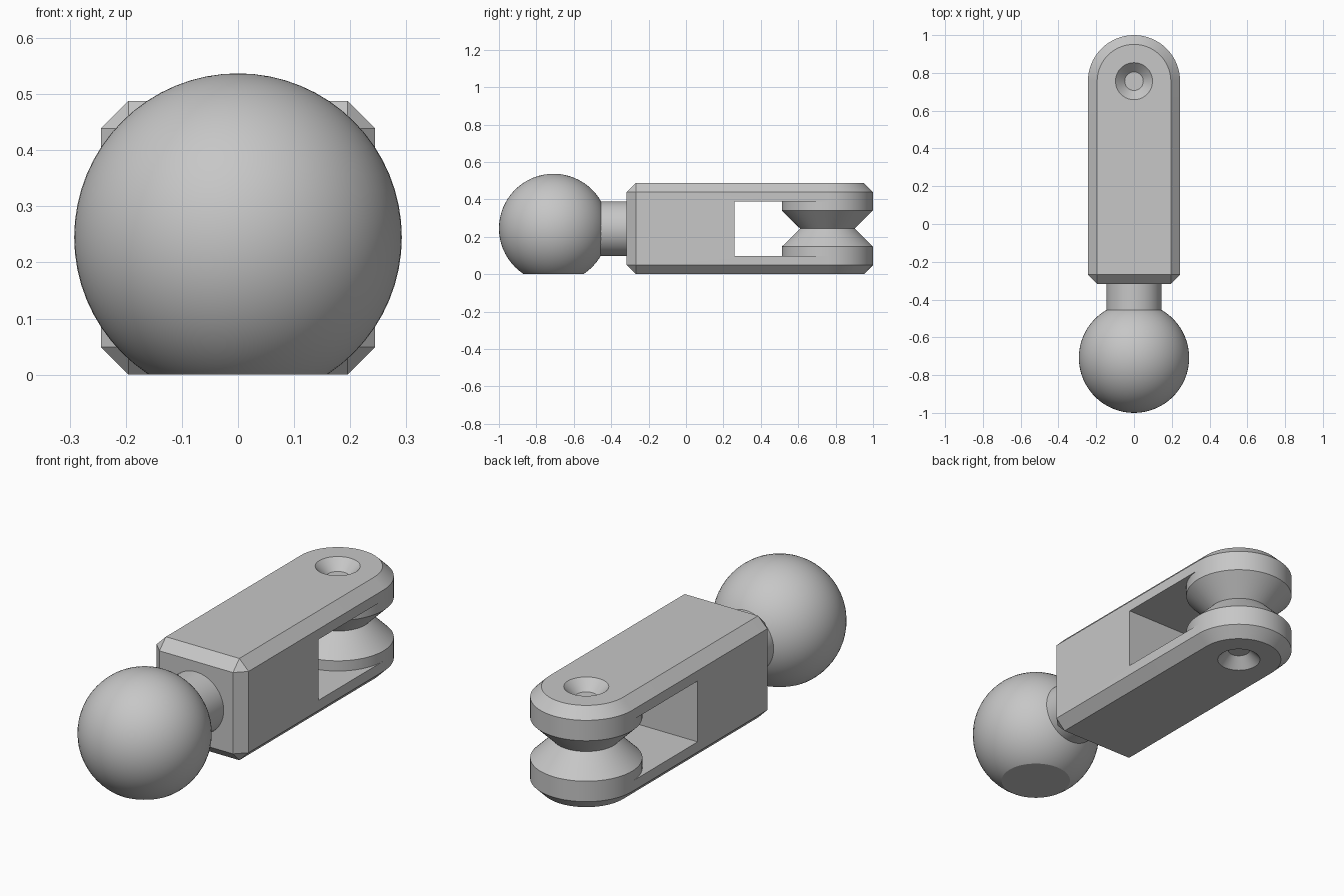
import bpy, bmesh
from math import pi, sin, cos, radians
from mathutils import Matrix

if "Cube" in bpy.data.objects:
    bpy.data.objects.remove(bpy.data.objects["Cube"], do_unlink=True)

R, H, C = 0.244, 0.488, 0.049      # half width, height, chamfer
FRONT, PIVOT = -0.317, 0.756       # front face and hinge axis along y
MID = H / 2
SEG = 64

grey = bpy.data.materials.new("plain grey")
grey.use_nodes = True
colour = (0.57, 0.57, 0.57, 1)
grey.diffuse_color = colour
grey.node_tree.nodes["Principled BSDF"].inputs["Base Color"].default_value = colour


def to_object(name, bm):
    bmesh.ops.recalc_face_normals(bm, faces=bm.faces)
    mesh = bpy.data.meshes.new(name)
    bm.to_mesh(mesh)
    bm.free()
    mesh.materials.append(grey)
    obj = bpy.data.objects.new(name, mesh)
    bpy.context.collection.objects.link(obj)
    return obj


def activate(obj):
    bpy.ops.object.select_all(action="DESELECT")
    obj.select_set(True)
    bpy.context.view_layer.objects.active = obj


def smooth(obj):
    activate(obj)
    bpy.ops.object.shade_smooth_by_angle(angle=radians(30))


def cut(obj, cutter):
    activate(obj)
    mod = obj.modifiers.new("cut", "BOOLEAN")
    mod.operation, mod.solver, mod.object = "DIFFERENCE", "EXACT", cutter
    bpy.ops.object.modifier_apply(modifier=mod.name)
    bpy.data.objects.remove(cutter, do_unlink=True)


def cone(name, r1, r2, depth, matrix):
    bm = bmesh.new()
    bmesh.ops.create_cone(bm, cap_ends=True, segments=SEG, radius1=r1,
                          radius2=r2, depth=depth, matrix=matrix)
    return to_object(name, bm)


# Body: round-ended bar with chamfered rims and front corners
bm = bmesh.new()
half = SEG // 2
outline = [(-R, FRONT), (R, FRONT)]
outline += [(R * cos(pi * i / half), PIVOT + R * sin(pi * i / half)) for i in range(half + 1)]
base = bm.faces.new([bm.verts.new((x, y, 0)) for x, y in outline])
ext = bmesh.ops.extrude_face_region(bm, geom=[base])
bmesh.ops.translate(bm, vec=(0, 0, H),
                    verts=[v for v in ext["geom"] if isinstance(v, bmesh.types.BMVert)])
body = to_object("body", bm)
activate(body)
bevel = body.modifiers.new("chamfer", "BEVEL")
bevel.width, bevel.segments = C, 1
bevel.limit_method, bevel.angle_limit = "ANGLE", radians(40)
bpy.ops.object.modifier_apply(modifier=bevel.name)

# Slot between the two hinge arms, open at the back
bm = bmesh.new()
bmesh.ops.create_cube(bm, size=1, matrix=Matrix.Translation((0, 0.76, MID))
                      @ Matrix.Diagonal((1, 1, H - 4 * C, 1)))
cut(body, to_object("slot_cutter", bm))

# Tapered dimples above and below on the hinge axis
for z, turn in ((H, 0), (0, pi)):
    place = Matrix.Translation((0, PIVOT, z)) @ Matrix.Rotation(turn, 4, "X")
    cut(body, cone("dimple_cutter", C, 3 * C, 2 * C, place))
smooth(body)

# Hinge spool: waisted double cone between the arms
bm = bmesh.new()
rings = []
for r, z in ((R, 2 * C), (R, 3 * C), (0.146, MID), (R, H - 3 * C), (R, H - 2 * C)):
    rings.append([bm.verts.new((r * cos(2 * pi * i / SEG), PIVOT + r * sin(2 * pi * i / SEG), z))
                  for i in range(SEG)])
for low, high in zip(rings, rings[1:]):
    for i in range(SEG):
        j = (i + 1) % SEG
        bm.faces.new((low[i], low[j], high[j], high[i]))
smooth(to_object("hinge_spool", bm))

# Neck joining body and ball
smooth(cone("neck", 0.146, 0.146, 0.17,
            Matrix.Translation((0, -0.385, MID)) @ Matrix.Rotation(pi / 2, 4, "X")))

# Ball with a flat underside
bm = bmesh.new()
bmesh.ops.create_uvsphere(bm, u_segments=SEG, v_segments=SEG // 2, radius=0.292,
                          matrix=Matrix.Translation((0, -0.708, MID + 0.001)))
sliced = bmesh.ops.bisect_plane(bm, geom=bm.verts[:] + bm.edges[:] + bm.faces[:],
                                plane_co=(0, 0, 0), plane_no=(0, 0, -1), clear_outer=True)
rim = [e for e in sliced["geom_cut"] if isinstance(e, bmesh.types.BMEdge)]
bmesh.ops.holes_fill(bm, edges=rim, sides=0)
smooth(to_object("ball", bm))
